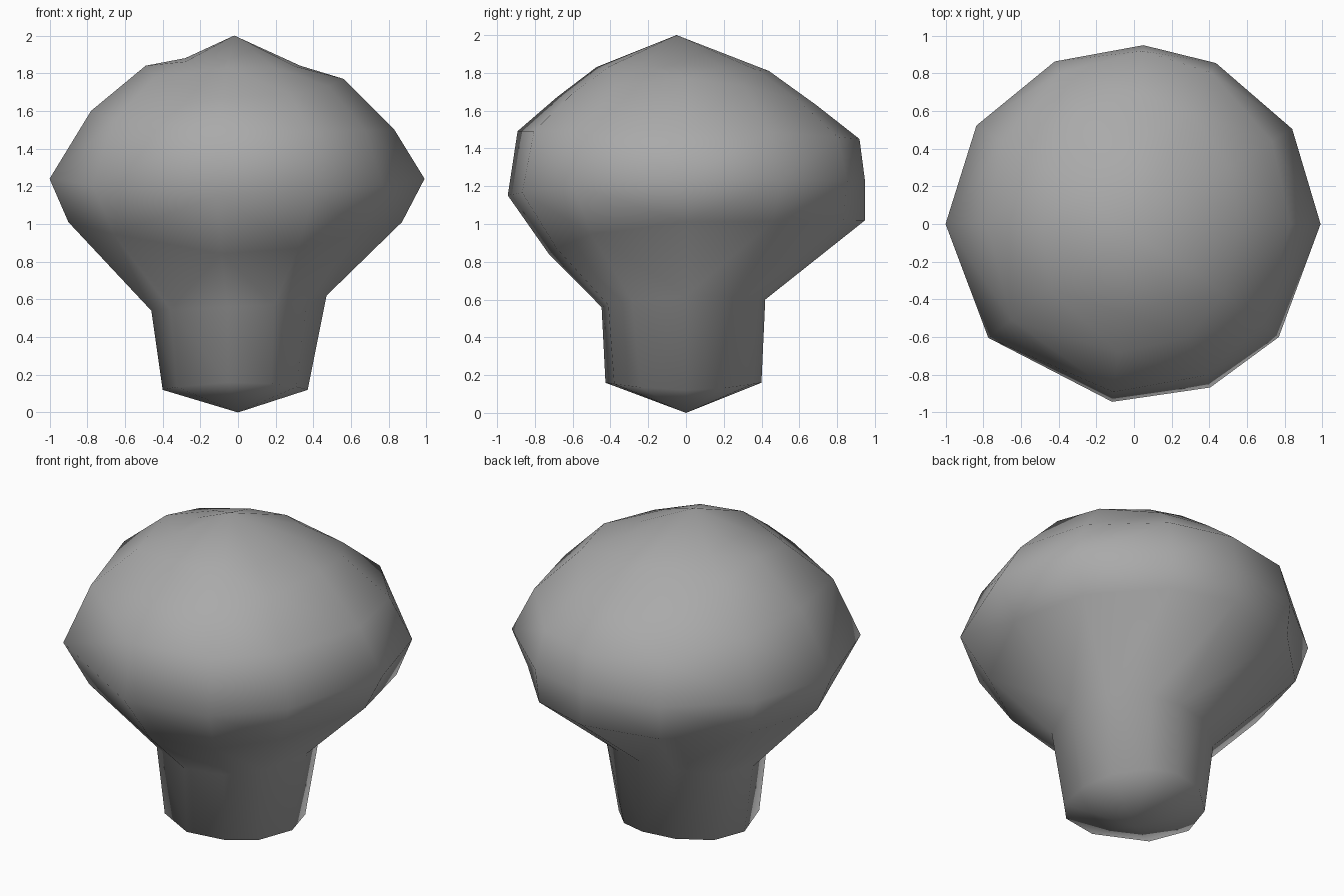
import bpy, bmesh
from math import cos, sin, radians
from mathutils import Vector

cube = bpy.data.objects.get("Cube")
if cube:
    bpy.data.objects.remove(cube, do_unlink=True)

# Outline (radius, height) from the foot to the crown, one for each side
LEFT = [(.37, .12), (.47, .62), (.87, 1.01), (.99, 1.24), (.83, 1.5), (.56, 1.77), (.33, 1.84)]
RIGHT = [(.40, .12), (.46, .54), (.90, 1.01), (1.0, 1.24), (.78, 1.6), (.49, 1.84), (.28, 1.88)]
BACK = [(.40, .16), (.42, .60), (.95, 1.02), (.95, 1.22), (.92, 1.45), (.69, 1.63), (.44, 1.81)]
FRONT = [(.43, .16), (.45, .56), (.73, .84), (.95, 1.15), (.90, 1.49), (.69, 1.67), (.48, 1.83)]
ANGLES = [0, 31, 63, 87, 116, 148, 180, 218, 263, 295, 322]


def ring_point(level, degrees):
    """Blend the two nearest side outlines around the axis."""
    c, s = cos(radians(degrees)), sin(radians(degrees))
    side = Vector((LEFT if c > 0 else RIGHT)[level])
    face = Vector((BACK if s > 0 else FRONT)[level])
    radius, height = side * c * c + face * s * s
    return radius * c, radius * s, height


# Stem and cap in one continuous skin
bm = bmesh.new()
rings = [[bm.verts.new(ring_point(i, a)) for a in ANGLES] for i in range(len(LEFT))]
foot = bm.verts.new((0, 0, 0))
crown = bm.verts.new((-.02, -.05, 2))
count = len(ANGLES)
for k in range(count):
    n = (k + 1) % count
    for low, high in zip(rings, rings[1:]):
        bm.faces.new((low[k], low[n], high[n], high[k]))
    bm.faces.new((foot, rings[0][n], rings[0][k]))
    bm.faces.new((crown, rings[-1][k], rings[-1][n]))
bmesh.ops.triangulate(bm, faces=bm.faces[:])
bmesh.ops.recalc_face_normals(bm, faces=bm.faces[:])
for f in bm.faces:
    f.smooth = True

mesh = bpy.data.meshes.new("stem_and_cap")
bm.to_mesh(mesh)
bm.free()
body = bpy.data.objects.new("stem_and_cap", mesh)
bpy.context.collection.objects.link(body)

# Plain grey finish
grey = bpy.data.materials.new("plain_grey")
grey.use_nodes = True
colour = (.4, .4, .4, 1)
grey.diffuse_color = colour
grey.node_tree.nodes["Principled BSDF"].inputs["Base Color"].default_value = colour
mesh.materials.append(grey)
